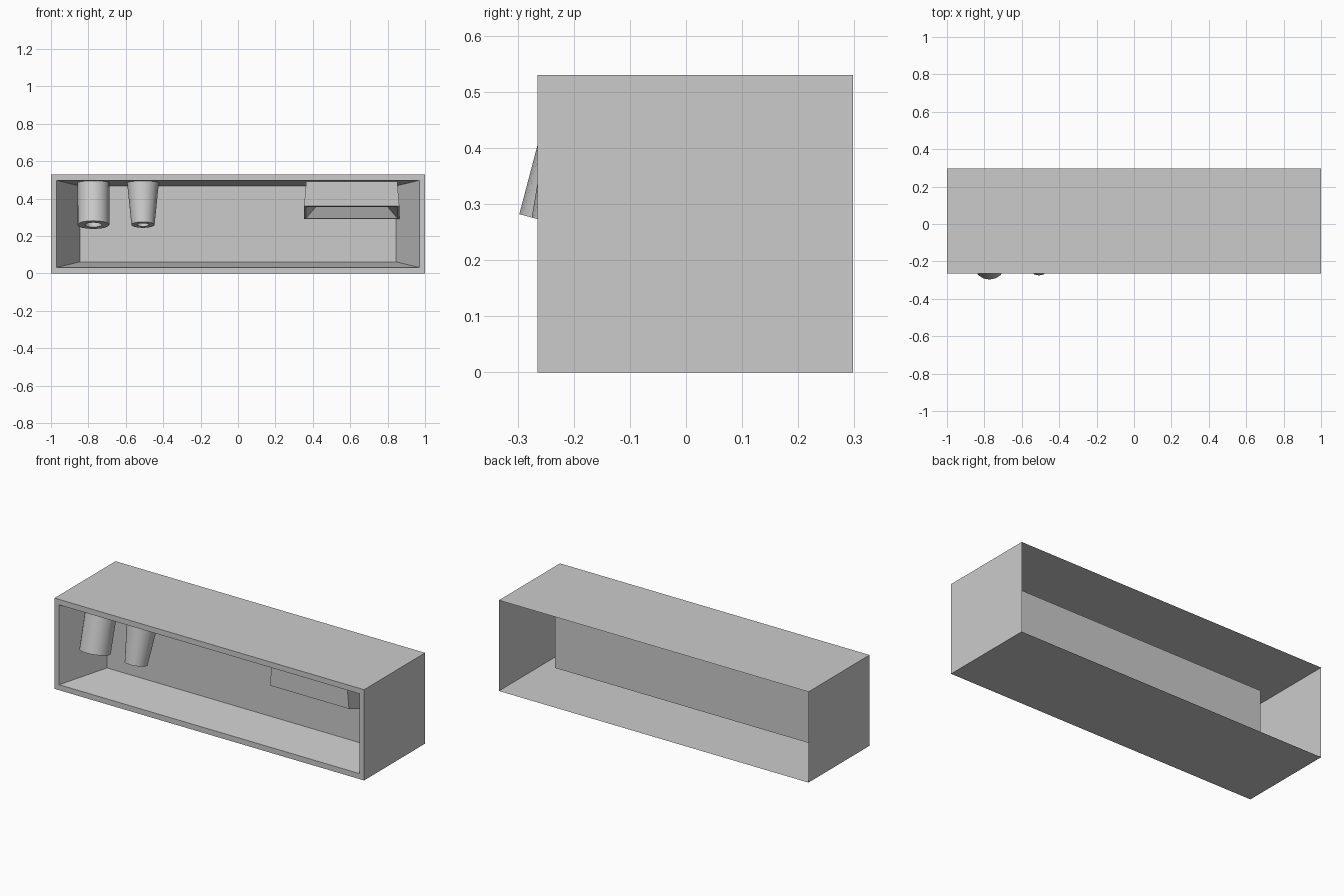
import bpy, bmesh, math
from mathutils import Matrix, Vector

if "Cube" in bpy.data.objects:
    bpy.data.objects.remove(bpy.data.objects["Cube"])


def loft(name, rings, cap_start=False, cap_end=False, smooth=False):
    """Bridge a list of equal-length point rings into one mesh object."""
    bm = bmesh.new()
    loops = [[bm.verts.new(p) for p in ring] for ring in rings]
    for a, b in zip(loops, loops[1:]):
        n = len(a)
        for i in range(n):
            j = (i + 1) % n
            bm.faces.new((a[i], a[j], b[j], b[i]))
    if cap_start:
        bm.faces.new(list(reversed(loops[0])))
    if cap_end:
        bm.faces.new(loops[-1])
    bmesh.ops.recalc_face_normals(bm, faces=bm.faces)
    mesh = bpy.data.meshes.new(name)
    bm.to_mesh(mesh)
    bm.free()
    obj = bpy.data.objects.new(name, mesh)
    bpy.context.collection.objects.link(obj)
    if smooth:
        bpy.ops.object.select_all(action='DESELECT')
        obj.select_set(True)
        bpy.context.view_layer.objects.active = obj
        bpy.ops.object.shade_smooth_by_angle(angle=math.radians(40))
    return obj


def upright(hx, z0, z1, y):
    """Rectangle facing the front."""
    return [(-hx, y, z0), (hx, y, z0), (hx, y, z1), (-hx, y, z1)]


def flat(cx, hx, y0, y1, z0, z1):
    """Rectangle facing down, z0 at the front edge and z1 at the back edge."""
    return [(cx - hx, y0, z0), (cx + hx, y0, z0),
            (cx + hx, y1, z1), (cx - hx, y1, z1)]


# Housing: open-backed shell, front rim, tapered tray and recessed back panel
loft("housing", [
    upright(1.0, 0.0, 0.53, 0.298),
    upright(1.0, 0.0, 0.53, -0.265),
    upright(0.97, 0.032, 0.498, -0.265),
    upright(0.846, 0.062, 0.468, 0.0),
], cap_end=True)


# Hanging nozzles: tilted round tubes with a bored end
def nozzle(name, x, r_top, r_end, r_hole, sides=16):
    place = (Matrix.Translation(Vector((x, -0.215, 0.26)))
             @ Matrix.Rotation(math.radians(-15), 4, 'X'))

    def ring(r, h):
        return [place @ Vector((r * math.sin(2 * math.pi * i / sides),
                                -r * math.cos(2 * math.pi * i / sides), h))
                for i in range(sides)]

    loft(name, [ring(r_top, 0.245), ring(r_end, 0), ring(r_hole, 0),
                ring(r_hole, 0.1)], cap_start=True, cap_end=True, smooth=True)


nozzle("wide_nozzle", -0.773, 0.086, 0.085, 0.045)
nozzle("tapered_nozzle", -0.508, 0.086, 0.062, 0.032)

# Hood: flared block with a slanted, recessed opening underneath
loft("hood", [
    flat(0.608, 0.243, -0.209, -0.03, 0.495, 0.475),
    flat(0.608, 0.255, -0.209, -0.03, 0.36, 0.29),
    flat(0.608, 0.245, -0.199, -0.04, 0.356, 0.294),
    flat(0.608, 0.18, -0.17, -0.07, 0.41, 0.37),
], cap_start=True, cap_end=True)
